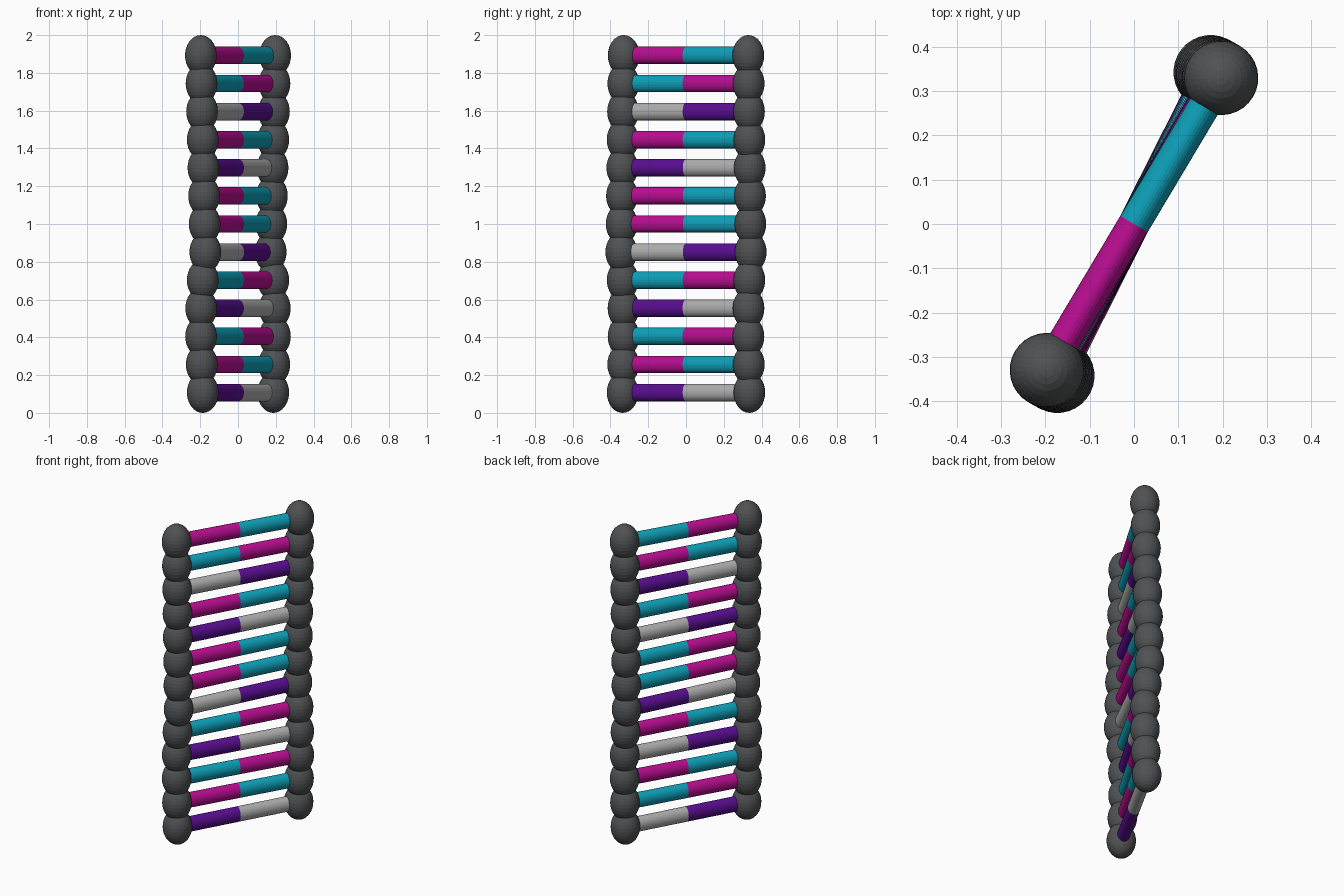
import bpy
from math import radians, pi, cos, sin

if "Cube" in bpy.data.objects:
    bpy.data.objects.remove(bpy.data.objects["Cube"])

R_CENTRE = 0.384          # distance of the side beads from the axis
BEAD_R, ROD_R = 0.084, 0.036
Z_STRETCH = 1.28
Z0, Z1 = BEAD_R * Z_STRETCH, 2 - BEAD_R * Z_STRETCH


def material(name, rgb):
    m = bpy.data.materials.new(name)
    m.diffuse_color = (*rgb, 1)
    m.use_nodes = True
    m.node_tree.nodes["Principled BSDF"].inputs["Base Color"].default_value = m.diffuse_color
    return m


MATS = {
    'M': material("magenta", (0.48, 0.004, 0.28)),
    'C': material("cyan", (0.004, 0.35, 0.48)),
    'P': material("purple", (0.10, 0.004, 0.28)),
    'G': material("light_grey", (0.42, 0.42, 0.42)),
}
DARK = material("dark_grey", (0.08, 0.083, 0.087))
PAIR = {'M': 'C', 'C': 'M', 'P': 'G', 'G': 'P'}

# Front half colour and heading (degrees) of each rung, bottom to top
FRONT = "PMCPCGMMPMGCM"
ANGLES = [60.9, 60.0, 59.4, 59.5, 60.9, 63.2, 62.6, 62.1, 61.5, 60.9, 60.3, 59.8, 59.2]


def bead(name, a, z):
    bpy.ops.mesh.primitive_uv_sphere_add(
        segments=32, ring_count=16, radius=BEAD_R,
        location=(R_CENTRE * cos(a), R_CENTRE * sin(a), z), rotation=(0, 0, a))
    ob = bpy.context.object
    ob.name = name
    ob.scale.z = Z_STRETCH
    ob.data.materials.append(DARK)


def half_rung(name, a, z, mat):
    # Cylinder lying along heading a, from the axis to the bead centre
    bpy.ops.mesh.primitive_cylinder_add(
        vertices=32, radius=ROD_R, depth=R_CENTRE,
        location=(R_CENTRE / 2 * cos(a), R_CENTRE / 2 * sin(a), z),
        rotation=(0, pi / 2, a))
    ob = bpy.context.object
    ob.name = name
    ob.scale.x = Z_STRETCH   # local x points along world z
    ob.data.materials.append(mat)


# Stack of rungs, each with two coloured halves and two end beads
for i, (c, deg) in enumerate(zip(FRONT, ANGLES)):
    z = Z0 + (Z1 - Z0) * i / 12
    for side, turn, col in (("back", 0, PAIR[c]), ("front", pi, c)):
        a = radians(deg) + turn
        bead(f"{side}_bead_{i + 1}", a, z)
        half_rung(f"{side}_rung_{i + 1}", a, z, MATS[col])
